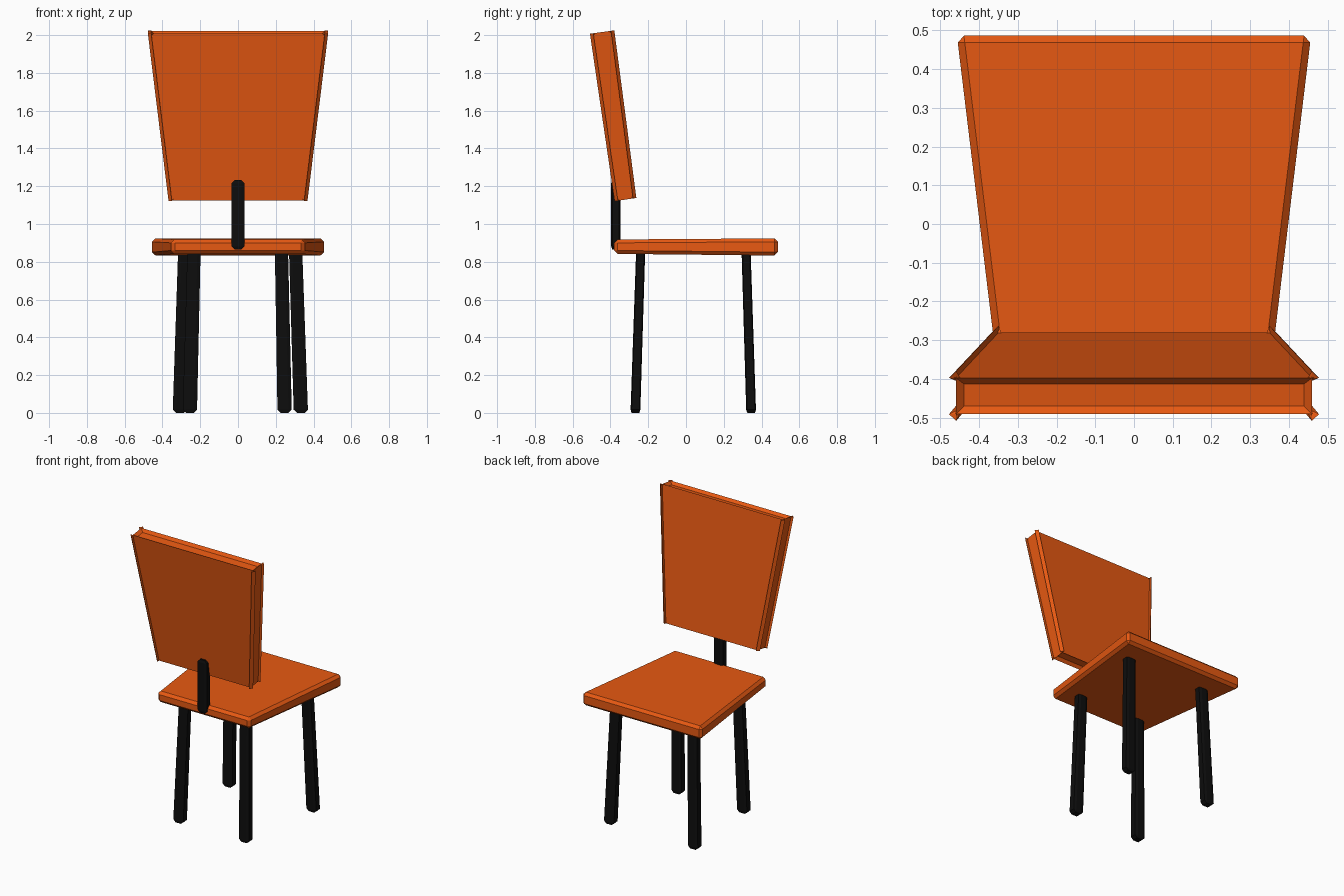
import bpy, bmesh

if "Cube" in bpy.data.objects:
    bpy.data.objects.remove(bpy.data.objects["Cube"])


def material(name, color):
    m = bpy.data.materials.new(name)
    m.diffuse_color = (*color, 1)
    m.use_nodes = True
    m.node_tree.nodes["Principled BSDF"].inputs["Base Color"].default_value = m.diffuse_color
    return m


ORANGE = material("orange", (0.8, 0.1, 0.006))
BLACK = material("black", (0.004, 0.004, 0.004))


def bevelled_block(name, place, bevel, mat, squash=lambda co: co):
    """Cube whose corners (signs) go through place(), then chamfered, then squashed."""
    bm = bmesh.new()
    bmesh.ops.create_cube(bm, size=2)
    for v in bm.verts:
        v.co = place(*v.co)
    bmesh.ops.bevel(bm, geom=bm.edges[:], offset=bevel, segments=1,
                    affect='EDGES', profile=0.5)
    for v in bm.verts:
        v.co = squash(v.co)
    bmesh.ops.recalc_face_normals(bm, faces=bm.faces)
    mesh = bpy.data.meshes.new(name)
    bm.to_mesh(mesh)
    bm.free()
    mesh.materials.append(mat)
    ob = bpy.data.objects.new(name, mesh)
    bpy.context.collection.objects.link(ob)
    return ob


def panel(name, narrow, wide):
    """Tapered board; each end is a pair of (y, z) points, one per face."""
    def place(x, y, z):
        end, half = (wide, 0.457) if y > 0 else (narrow, 0.352)
        return (x * half, *end[1 if z > 0 else 0])
    return bevelled_block(name, place, 0.018, ORANGE)


def bar(name, top, bottom, flare=1.0):
    """Slim bar with chamfers that are wider across x than across y."""
    w, d, stretch = 0.035, 0.024, 3

    def place(x, y, z):
        p, s = (top, 1) if z > 0 else (bottom, flare)
        return (p[0] + x * w * s, (p[1] + y * d * s) * stretch - p[1] * (stretch - 1), p[2])

    def squash(co):
        t = (co.z - bottom[2]) / (top[2] - bottom[2])
        yc = bottom[1] + (top[1] - bottom[1]) * t
        return (co.x, yc + (co.y - yc) / stretch, co.z)
    return bevelled_block(name, place, 0.017, BLACK, squash)


# Seat and backrest
panel("seat", [(-0.38, 0.842), (-0.38, 0.918)], [(0.486, 0.833), (0.486, 0.924)])
panel("backrest", [(-0.363, 1.141), (-0.283, 1.153)], [(-0.488, 1.992), (-0.395, 2.005)])

# Post joining the seat and the backrest
bar("back_post", (0, -0.372, 1.232), (0, -0.372, 0.865))

# Splayed legs
bar("rear_left_leg", (-0.233, -0.24, 0.86), (-0.255, -0.268, 0), 1.08)
bar("rear_right_leg", (0.23, -0.24, 0.86), (0.247, -0.268, 0), 1.08)
bar("front_left_leg", (-0.282, 0.318, 0.86), (-0.308, 0.345, 0), 1.08)
bar("front_right_leg", (0.305, 0.318, 0.86), (0.333, 0.345, 0), 1.08)
